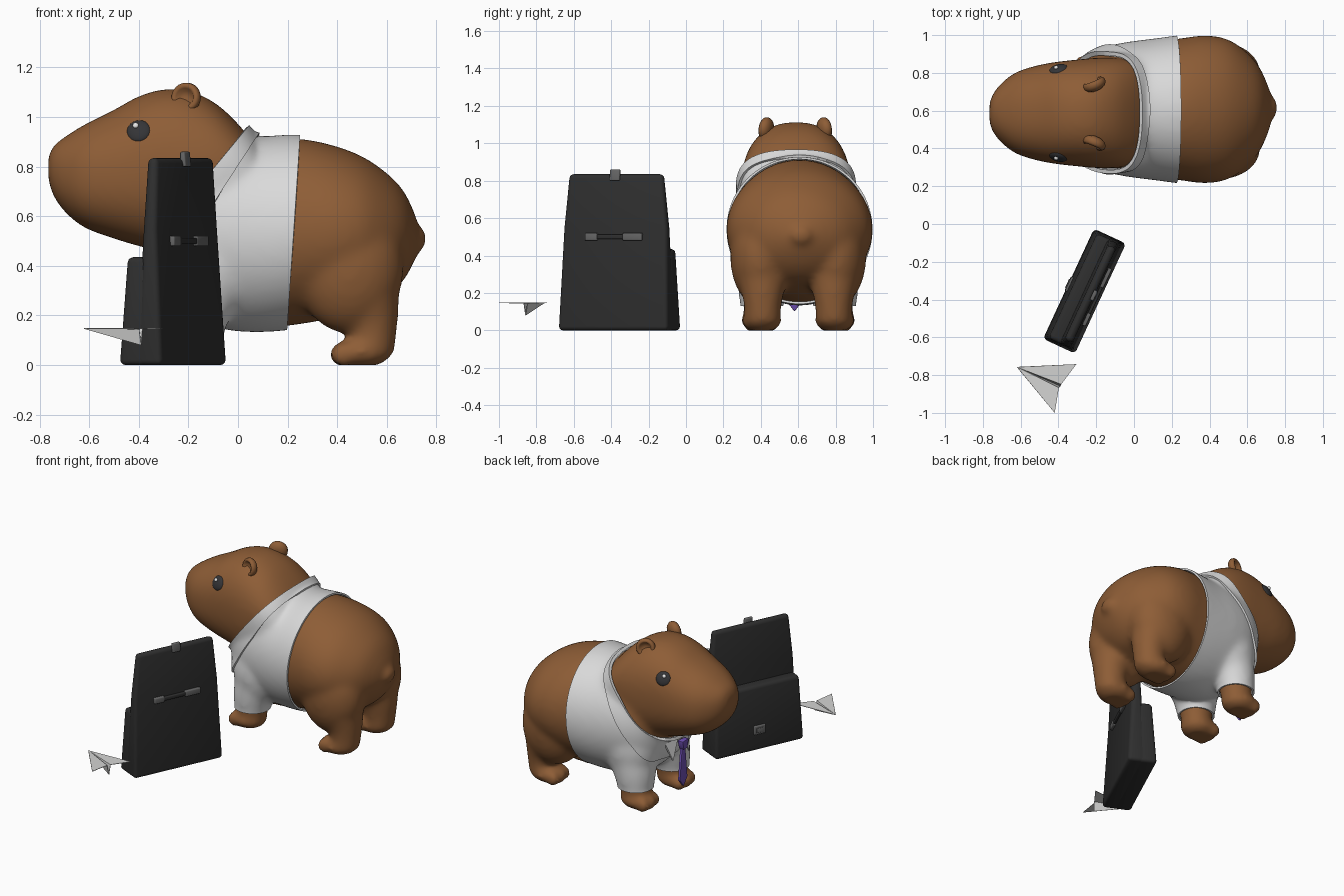
import bpy, bmesh, math
from mathutils import Vector, Matrix

if "Cube" in bpy.data.objects:
    bpy.data.objects.remove(bpy.data.objects["Cube"])

CY = 0.60  # centre line of the animal
HY = 0.588  # centre line of the head


def material(name, rgb):
    m = bpy.data.materials.new(name)
    m.diffuse_color = (*rgb, 1)
    m.use_nodes = True
    m.node_tree.nodes["Principled BSDF"].inputs["Base Color"].default_value = m.diffuse_color
    return m


BROWN = material("brown fur", (0.27, 0.11, 0.037))
WHITE = material("white cloth", (0.70, 0.70, 0.70))
PAPER = material("paper", (0.66, 0.66, 0.65))
BLACK = material("black leather", (0.028, 0.028, 0.028))
GREY = material("grey metal", (0.13, 0.13, 0.13))
DARK = material("dark eye", (0.035, 0.035, 0.038))
PURPLE = material("purple silk", (0.16, 0.08, 0.46))
SHINE = material("eye shine", (0.9, 0.9, 0.9))


def make(name, bm, mat, smooth=True):
    me = bpy.data.meshes.new(name)
    bmesh.ops.recalc_face_normals(bm, faces=bm.faces)
    bm.to_mesh(me)
    bm.free()
    ob = bpy.data.objects.new(name, me)
    bpy.context.collection.objects.link(ob)
    me.materials.append(mat)
    for p in me.polygons:
        p.use_smooth = smooth
    return ob


def finish(ob, modifier, angle):
    """Apply a modifier and shade smooth with sharp edges kept."""
    bpy.context.view_layer.objects.active = ob
    ob.select_set(True)
    bpy.ops.object.modifier_apply(modifier=modifier)
    bpy.ops.object.shade_smooth_by_angle(angle=math.radians(angle))
    ob.select_set(False)


def soften(ob, width, segments=3):
    b = ob.modifiers.new("bevel", 'BEVEL')
    b.width, b.segments, b.limit_method = width, segments, 'ANGLE'
    finish(ob, "bevel", 35)


def skin(bm, rings):
    """Bridge equal rings of points and cap both ends."""
    rows = [[bm.verts.new(p) for p in r] for r in rings]
    n = len(rows[0])
    for a, b in zip(rows, rows[1:]):
        for i in range(n):
            bm.faces.new((a[i], a[(i + 1) % n], b[(i + 1) % n], b[i]))
    bm.faces.new(rows[0][::-1])
    bm.faces.new(rows[-1])


def spline(rows, steps=5):
    """Smooth curve through rows of numbers."""
    v = [Vector(r) for r in rows]
    out = []
    for i in range(len(v) - 1):
        a, b, c, d = v[max(i - 1, 0)], v[i], v[i + 1], v[min(i + 2, len(v) - 1)]
        for t in (k / steps for k in range(steps)):
            out.append(b + (c - a) * (t / 2) + (a * 2 - b * 5 + c * 4 - d) * (t * t / 2)
                       + (b * 3 - a - c * 3 + d) * (t ** 3 / 2))
    return out + [v[-1]]


def loft_x(bm, sections, cy, power=2.0, n=40):
    """Superelliptic sections (x, bottom, top, half width)."""
    def f(u):
        return math.copysign(abs(u) ** (2 / power), u)
    skin(bm, [[(x, cy + w * f(math.cos(t)), (lo + hi) / 2 + (hi - lo) / 2 * f(math.sin(t)))
               for t in (2 * math.pi * i / n for i in range(n))] for x, lo, hi, w in spline(sections)])


def loft_z(bm, sections, n=24):
    """Round sections (x, y, z, radius)."""
    skin(bm, [[(x + r * math.cos(t), y + r * math.sin(t), z)
               for t in (2 * math.pi * i / n for i in range(n))] for x, y, z, r in spline(sections)])


def ball(bm, c, r, rot=Matrix.Identity(4)):
    bmesh.ops.create_uvsphere(bm, u_segments=24, v_segments=14, radius=1,
                              matrix=Matrix.Translation(c) @ rot @ Matrix.Diagonal((*r, 1)))


# ---- body: torso, head, legs, feet and tail blended together
bm = bmesh.new()
loft_x(bm, [(-.32, .38, .62, .15), (-.27, .29, .78, .245), (-.18, .215, .88, .305), (-.05, .165, .915, .337),
            (.1, .155, .912, .357), (.25, .17, .918, .377), (.38, .195, .893, .392), (.5, .235, .848, .37),
            (.6, .28, .78, .30), (.67, .35, .705, .215), (.72, .44, .60, .1)], CY + .007)
loft_x(bm, [(-.765, .75, .85, .06), (-.745, .69, .89, .105), (-.70, .625, .925, .16), (-.62, .56, .975, .218),
            (-.5, .515, 1.035, .255), (-.4, .485, 1.09, .272), (-.3, .46, 1.118, .283), (-.2, .45, 1.113, .292),
            (-.1, .5, 1.068, .292), (-.02, .55, 1.0, .28), (.05, .62, .92, .25)], HY, 2.3)
ball(bm, (.70, CY + .015, .515), (.065, .075, .062))
for s in (-1, 1):
    # hind leg
    ball(bm, (.45, CY + s * .20, .40), (.22, .165, .27))
    loft_z(bm, [(.49, CY + s * .195, .36, .16), (.53, CY + s * .19, .22, .118),
                (.54, CY + s * .19, .13, .10), (.53, CY + s * .19, .04, .098)])
    ball(bm, (.50, CY + s * .195, .058), (.118, .108, .064))
    # front leg
    ball(bm, (-.12, CY + s * .17, .40), (.17, .15, .22))
    loft_z(bm, [(-.13, CY + s * .175, .40, .13), (-.155, CY + s * .185, .25, .122),
                (-.17, CY + s * .195, .14, .10), (-.17, CY + s * .195, .04, .09)])
    ball(bm, (-.19, CY + s * .20, .058), (.115, .108, .064))
    # toes
    for fx in (.425, -.265):
        for k in (-1, 0, 1):
            ball(bm, (fx - .01 * (k == 0), CY + s * .198 + k * .06, .047), (.052, .04, .05))
bmesh.ops.recalc_face_normals(bm, faces=bm.faces)
body = make("body", bm, BROWN)
rem = body.modifiers.new("blend", 'REMESH')
rem.mode, rem.voxel_size, rem.use_smooth_shade = 'VOXEL', 0.015, True
smo = body.modifiers.new("smooth", 'SMOOTH')
smo.factor, smo.iterations = 0.5, 24
bpy.context.view_layer.objects.active = body
for m in ("blend", "smooth"):
    bpy.ops.object.modifier_apply(modifier=m)
low = min(v.co.z for v in body.data.vertices)
for v in body.data.vertices:  # flat soles on the ground
    v.co.z = max(v.co.z - max(low, 0) - .006, 0)


def garment(name, cuts, offset, thick):
    """Shell grown from the body, trimmed by planes (point, normal of the removed side)."""
    g = bmesh.new()
    g.from_mesh(body.data)
    g.normal_update()
    for v, n in [(v, v.normal.copy()) for v in g.verts]:
        v.co += n * offset
    for _ in range(6):
        bmesh.ops.smooth_vert(g, verts=g.verts, factor=.5, use_axis_x=True, use_axis_y=True, use_axis_z=True)
    for co, no in cuts:
        bmesh.ops.bisect_plane(g, geom=g.verts[:] + g.edges[:] + g.faces[:], dist=1e-5,
                               plane_co=co, plane_no=no, clear_outer=True)
    ob = make(name, g, WHITE)
    sol = ob.modifiers.new("cloth", 'SOLIDIFY')
    sol.thickness, sol.offset = thick, -1
    finish(ob, "cloth", 50)


# ---- shirt with sleeves, and the folded collar
neck = Vector((-.772, 0, .636))
garment("shirt", [((.25, 0, .92), (.75, 0, -.05)), ((.03, 0, .94), neck), ((0, 0, .13), (0, 0, -1))], .018, .012)
garment("collar", [((.035, 0, .955), neck), ((.095, 0, .95), (.838, 0, -.546))], .031, .02)
for s, side in ((-1, "right"), (1, "left")):
    bm = bmesh.new()
    skin(bm, [[(x + dx, CY + s * y, z) for x, y, z in ((-.365, .015, .45), (-.34, .13, .45), (-.38, .09, .32))]
              for dx in (-.006, .006)])
    make("collar_point_" + side, bm, WHITE, False)

# ---- tie: knot and blade
for name, x0, x1, pts in (
        ("tie_knot", -.405, -.365, ((-.035, .425), (.035, .425), (.02, .365), (-.02, .365))),
        ("tie_blade", -.39, -.372, ((-.018, .375), (.018, .375), (.042, .155), (0, .10), (-.042, .155)))):
    bm = bmesh.new()
    skin(bm, [[(x, CY - .02 + y, z) for y, z in pts] for x in (x0, x1)])
    soften(make(name, bm, PURPLE), .005, 2)

# ---- eyes and ears
for s, side in ((-1, "right"), (1, "left")):
    rot = Vector((-.22, s * .87, .40)).to_track_quat('Z', 'Y').to_matrix().to_4x4()
    bm = bmesh.new()
    ball(bm, (-.40, HY + s * .231, .942), (.05, .048, .02), rot)
    make("eye_" + side, bm, DARK)
    bm = bmesh.new()
    ball(bm, (-.413, HY + s * .241, .966), (.012, .012, .009), rot)
    make("eye_shine_" + side, bm, SHINE)
    # cupped ear, turned profile of (radius, height)
    rot = Vector((-.38, s * .9, .12)).to_track_quat('Z', 'Y').to_matrix().to_4x4()
    place = Matrix.Translation((-.21, HY - .004 + s * .158, 1.077)) @ rot
    prof = [(.006, -.006), (.028, -.003), (.038, .014), (.05, .02), (.06, .01),
            (.062, -.008), (.05, -.026), (.025, -.036), (.006, -.038)]
    bm = bmesh.new()
    skin(bm, [[place @ Vector((r * math.cos(t), r * math.sin(t), h))
               for t in (2 * math.pi * i / 24 for i in range(24))] for r, h in prof])
    make("ear_" + side, bm, BROWN)

# ---- bag, in its own axes: l along its width, n through its thickness
L, N = Vector((-.42, -.907, 0)), Vector((.907, -.42, 0))


def bag_part(name, levels, mat, bevel, mid=.433):
    """Box with levels (z, half width, n back, n front)."""
    bm = bmesh.new()
    skin(bm, [[L * (mid + a * h) + N * n + Vector((0, 0, z))
               for a, n in ((-1, n0), (1, n0), (1, n1), (-1, n1))] for z, h, n0, n1 in levels])
    soften(make(name, bm, mat), bevel)


bag_part("bag_main", [(0, .322, -.11, .006), (.55, .303, -.085, -.026), (.835, .275, -.078, -.032)], BLACK, .022)
bag_part("bag_pocket", [(0, .322, -.183, -.06), (.435, .305, -.155, -.06)], BLACK, .022)
bag_part("bag_handle", [(.487, .14, -.03, -.008), (.513, .14, -.03, -.008)], BLACK, .006)
for side, mid, half in (("near", .565, .036), ("far", .322, .056)):
    bag_part("handle_mount_" + side, [(.48, half, -.04, -.005), (.52, half, -.04, -.005)], GREY, .006, mid)
bag_part("bag_top_clasp", [(.80, .029, -.045, -.019), (.86, .029, -.045, -.025)], GREY, .006)
bag_part("pocket_buckle", [(.11, .042, -.186, -.15), (.17, .042, -.183, -.15)], GREY, .006)
bag_part("buckle_plate", [(.125, .026, -.19, -.178), (.155, .026, -.188, -.178)], GREY, .002)

# ---- paper plane: two wings and a folded keel
tip, keel = (-.62, -.757, .147), (-.39, -.858, .08)
bm = bmesh.new()
for wing, root in (((-.305, -.742, .147), (-.385, -.848, .145)), ((-.42, -1.0, .147), (-.398, -.868, .145))):
    t, w, r, k = (bm.verts.new(p) for p in (tip, wing, root, keel))
    bm.faces.new((t, w, r))
    bm.faces.new((t, r, k))
plane = make("paper_plane", bm, PAPER, False)
sol = plane.modifiers.new("paper", 'SOLIDIFY')
sol.thickness, sol.offset = .003, 0
